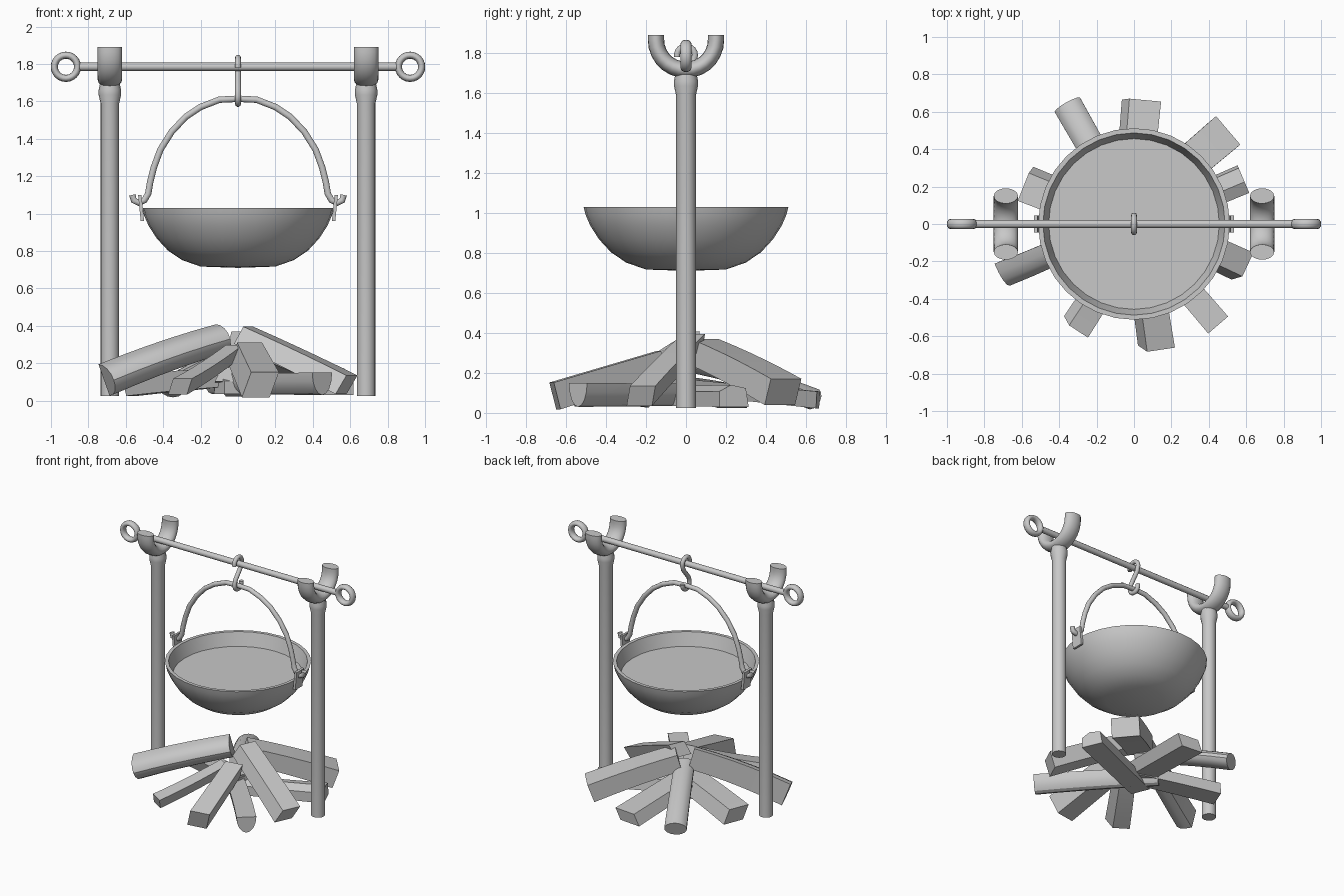
import bpy, bmesh, math
from mathutils import Vector, Matrix

cube = bpy.data.objects.get("Cube")
if cube:
    bpy.data.objects.remove(cube, do_unlink=True)

GREY = (0.58, 0.58, 0.58, 1)
grey = bpy.data.materials.new("plain grey")
grey.use_nodes = True
grey.diffuse_color = GREY
grey.node_tree.nodes["Principled BSDF"].inputs["Base Color"].default_value = GREY


def finish(name, bm, angle=50):
    bmesh.ops.recalc_face_normals(bm, faces=bm.faces)
    mesh = bpy.data.meshes.new(name)
    bm.to_mesh(mesh)
    bm.free()
    mesh.materials.append(grey)
    obj = bpy.data.objects.new(name, mesh)
    bpy.context.collection.objects.link(obj)
    bpy.ops.object.select_all(action='DESELECT')
    obj.select_set(True)
    bpy.context.view_layer.objects.active = obj
    bpy.ops.object.shade_smooth_by_angle(angle=math.radians(angle))
    return obj


def ellipse(a, b, n=12):
    return [(a * math.cos(math.tau * i / n), b * math.sin(math.tau * i / n)) for i in range(n)]


def sweep(name, path, profile, hint, closed=False, scales=None, angle=50):
    """Carry a profile along a path; its first axis follows the hint direction."""
    bm = bmesh.new()
    path = [Vector(p) for p in path]
    n, rings = len(path), []
    for i, p in enumerate(path):
        if closed:
            t = path[(i + 1) % n] - path[i - 1]
        else:
            t = path[min(i + 1, n - 1)] - path[max(i - 1, 0)]
        t.normalize()
        u = Vector(hint)
        u = (u - t * u.dot(t)).normalized()
        v = t.cross(u)
        k = scales[i] if scales else 1
        rings.append([bm.verts.new(p + (u * a + v * b) * k) for a, b in profile])
    for i in range(n if closed else n - 1):
        r, q = rings[i], rings[(i + 1) % n]
        for j in range(len(r)):
            k = (j + 1) % len(r)
            bm.faces.new((r[j], r[k], q[k], q[j]))
    if not closed:
        bm.faces.new(rings[0])
        bm.faces.new(rings[-1])
    return finish(name, bm, angle)


def lathe(name, profile, x=0, steps=32):
    bm = bmesh.new()
    verts = [bm.verts.new((r, 0, z)) for r, z in profile]
    edges = [bm.edges.new(e) for e in zip(verts, verts[1:])]
    bmesh.ops.spin(bm, geom=verts + edges, cent=(0, 0, 0), axis=(0, 0, 1),
                   angle=math.tau, steps=steps)
    bmesh.ops.remove_doubles(bm, verts=bm.verts, dist=0.0005)
    bmesh.ops.translate(bm, verts=bm.verts, vec=(x, 0, 0))
    return finish(name, bm)


def arc(cx, cz, r, start, end, n):
    angles = [math.radians(start + (end - start) * i / n) for i in range(n + 1)]
    return [(cx + r * math.cos(a), cz + r * math.sin(a)) for a in angles]


# Posts, forks, bar rings and bowl brackets on both sides
for side, s in (("right", -1), ("left", 1)):
    lathe(side + "_post", [(0, 0.025), (0.05, 0.025), (0.05, 1.59), (0.06, 1.635),
                           (0.06, 1.66), (0.052, 1.7), (0, 1.7)], s * 0.685, 16)
    u_path = [(s * 0.685, y, z) for y, z in arc(0, 1.865, 0.15, 180, 360, 14)]
    u_path = [(s * 0.685, -0.15, 1.89)] + u_path + [(s * 0.685, 0.15, 1.89)]
    sweep(side + "_fork", u_path, ellipse(0.065, 0.041, 16), (1, 0, 0))
    ring = [(x, 0, z) for x, z in arc(s * 0.92, 1.785, 0.062, 0, 345, 23)]
    sweep(side + "_bar_ring", ring, ellipse(0.027, 0.019), (0, 1, 0), closed=True)
    bm = bmesh.new()
    bmesh.ops.create_cube(bm, size=1, matrix=Matrix.Translation((s * 0.518, 0, 1.03))
                          @ Matrix.Rotation(s * 0.1, 4, 'Y')
                          @ Matrix.Diagonal((0.018, 0.09, 0.14, 1)))
    finish(side + "_bowl_bracket", bm)

# Crossbar
sweep("crossbar", [(-0.85, 0, 1.785), (0.85, 0, 1.785)], ellipse(0.022, 0.022), (0, 0, 1))

# Hook between bar and handle
hook = (arc(0, 1.788, 0.045, 190, 0, 10) + [(0.032, 1.743), (0, 1.705), (-0.033, 1.665)]
        + arc(0, 1.628, 0.042, 180, 370, 10))
sweep("pot_hook", [(0, y, z) for y, z in hook], ellipse(0.016, 0.016, 10), (1, 0, 0))

# Bowl handle with curled ends
half = [(0.1, 1.609), (0.2, 1.57), (0.28, 1.517), (0.355, 1.437), (0.415, 1.342), (0.45, 1.247),
        (0.47, 1.167), (0.48, 1.107), (0.5, 1.072), (0.53, 1.057), (0.557, 1.07), (0.565, 1.1)]
handle = [(-x, 0, z) for x, z in reversed(half)] + [(0, 0, 1.614)] + [(x, 0, z) for x, z in half]
sweep("bowl_handle", handle, ellipse(0.018, 0.018, 10), (0, 1, 0))

# Bowl and its contents
lathe("bowl", [(0, 0.71), (0.2, 0.717), (0.3, 0.752), (0.375, 0.803), (0.435, 0.868),
               (0.478, 0.935), (0.502, 0.99), (0.512, 1.03), (0.487, 1.03), (0.472, 0.98), (0.45, 0.91)])
lathe("bowl_contents", [(0, 0.93), (0.462, 0.93)])


# Firewood
def box(w, h, lean=0.0):
    return [(h / 2, -w / 2 + lean), (h / 2, w / 2 + lean), (-h / 2, w / 2 - lean), (-h / 2, -w / 2 - lean)]


def half_round(w, h):
    return [(h / 2 * b, w * a - w / 2) for a, b in arc(0, 0, 1, -90, 90, 8)]


def round_bottom(w, h):
    return [(h * b + h / 2, w / 2 * a) for a, b in arc(0, 0, 1, 180, 360, 8)]


def wedge(w, h):
    return [(h / 2, -w * 0.1), (h * 0.35, w * 0.4), (-h / 2, w / 2), (-h / 2, -w / 2), (h * 0.2, -w / 2)]


def log(name, outer, inner, profile, bow=0.0, sway=0.0, taper=0.9):
    a, b = Vector(outer), Vector(inner)
    across = (b - a).cross(Vector((0, 0, 1))).normalized()
    path, scales = [], []
    for i in range(6):
        t = i / 5
        bulge = 4 * t * (1 - t)
        path.append(a.lerp(b, t) + Vector((0, 0, bow * bulge)) + across * sway * bulge)
        scales.append(1 + (taper - 1) * t)
    sweep(name, path, profile, (0, 0, 1), scales=scales, angle=30)


log("large_split_log", (-0.69, -0.265, 0.11), (-0.07, 0.02, 0.33), half_round(0.14, 0.18), 0.012, 0.01)
log("front_right_log", (-0.31, -0.55, 0.075), (-0.03, -0.12, 0.26), box(0.12, 0.09, 0.025), -0.008)
log("front_log", (0.12, -0.655, 0.085), (0.04, -0.12, 0.25), box(0.15, 0.14, 0.022), 0.0, 0.0)
log("front_left_log", (0.45, -0.54, 0.09), (-0.14, 0.1, 0.09), round_bottom(0.14, 0.12), 0, 0.01)
log("left_log", (0.58, -0.225, 0.085), (0.03, 0.03, 0.35), box(0.14, 0.11, 0.02), 0.004)
log("back_left_low_log", (0.585, 0.24, 0.085), (-0.1, -0.05, 0.085), wedge(0.16, 0.11))
log("back_left_log", (0.485, 0.485, 0.105), (0.01, 0.08, 0.31), box(0.2, 0.14, 0.0), 0.008)
log("back_log", (0.04, 0.66, 0.065), (-0.03, -0.1, 0.14), box(0.17, 0.085, -0.02))
log("back_right_round_log", (-0.355, 0.635, 0.07), (-0.01, 0.03, 0.25), ellipse(0.055, 0.08, 14), 0.015)
log("right_log", (-0.58, 0.215, 0.08), (0.06, -0.04, 0.13), box(0.16, 0.11, 0.02), 0.005)
